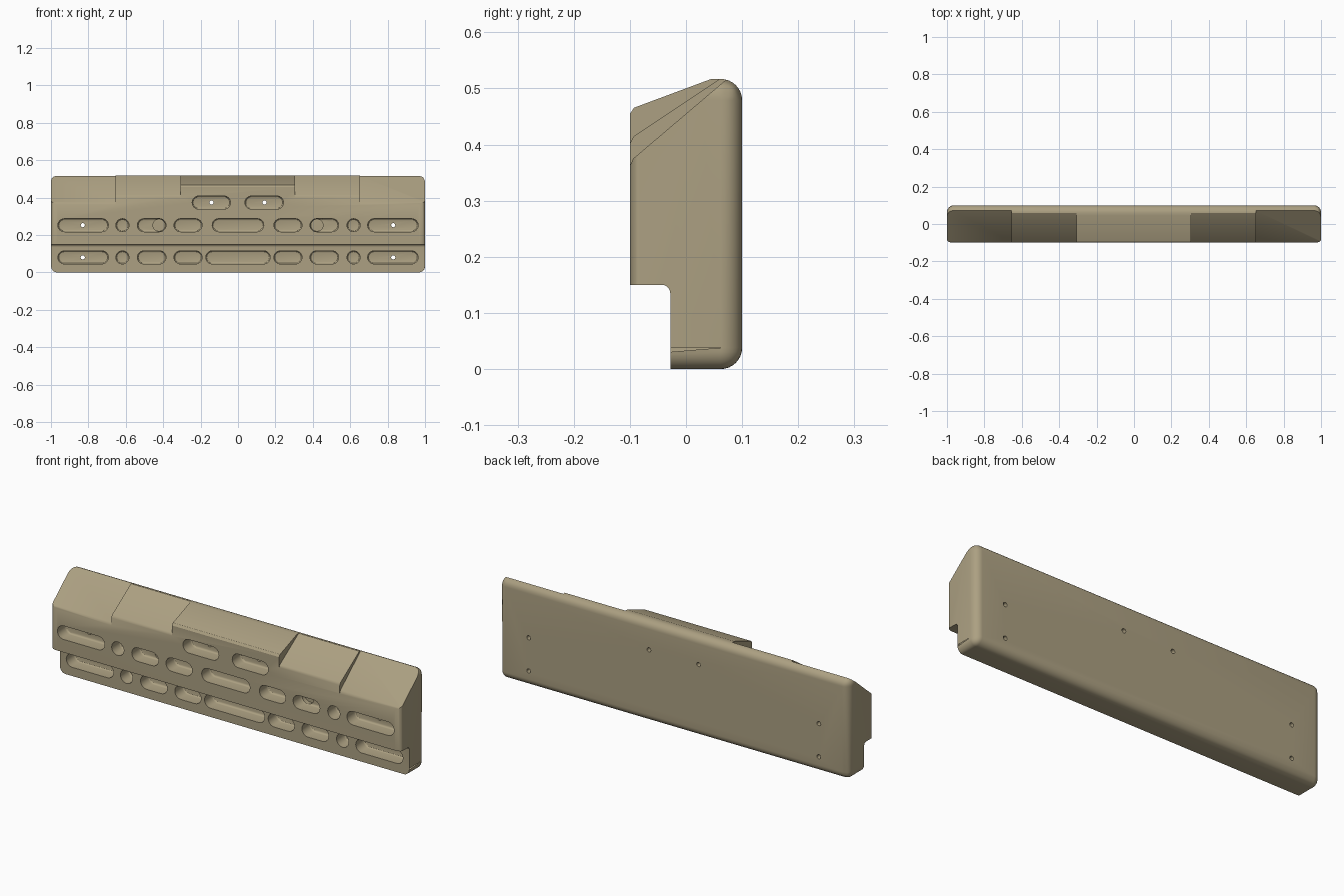
import bpy
import bmesh
from math import cos, sin, pi, radians
from mathutils import Vector

cube = bpy.data.objects.get("Cube")
if cube:
    bpy.data.objects.remove(cube, do_unlink=True)

LENGTH, DEPTH, HEIGHT = 2.0, 0.2, 0.517
FRONT, STEP_Y, STEP_Z = -0.1, -0.028, 0.15

# Material
tan = bpy.data.materials.new("tan plastic")
tan.use_nodes = True
tan.diffuse_color = (0.413, 0.352, 0.223, 1)
tan.node_tree.nodes["Principled BSDF"].inputs["Base Color"].default_value = tan.diffuse_color


def make_object(name, bm):
    bmesh.ops.recalc_face_normals(bm, faces=bm.faces)
    mesh = bpy.data.meshes.new(name)
    bm.to_mesh(mesh)
    bm.free()
    mesh.materials.append(tan)
    obj = bpy.data.objects.new(name, mesh)
    bpy.context.collection.objects.link(obj)
    return obj


def add_loft(bm, rings):
    """Join equal rings of points into a capped solid."""
    rows = [[bm.verts.new(p) for p in ring] for ring in rings]
    n = len(rows[0])
    for a, b in zip(rows, rows[1:]):
        for i in range(n):
            j = (i + 1) % n
            bm.faces.new((a[i], a[j], b[j], b[i]))
    bm.faces.new(rows[0])
    bm.faces.new(rows[-1])


def add_prism(bm, profile, x0, x1):
    add_loft(bm, [[(x, y, z) for y, z in profile] for x in (x0, x1)])


def add_slot(bm, x0, x1, z, r, y0, y1, fillet=0.0):
    """Round-ended pocket running back from y0 to y1."""
    def ring(y, rad):
        pts = []
        for cx, start in ((x1 - r, -pi / 2), (x0 + r, pi / 2)):
            for i in range(13):
                a = start + pi * i / 12
                pts.append((cx + rad * cos(a), y, z + rad * sin(a)))
        return pts
    rings = [ring(y0, r)]
    if fillet:
        rings += [ring(y1 - fillet * (1 - sin(a)), r - fillet * (1 - cos(a)))
                  for a in (0, pi / 6, pi / 3, pi / 2)]
    else:
        rings.append(ring(y1, r))
    add_loft(bm, rings)


def add_hole(bm, x, z, r, y0, y1):
    ring = [(r * cos(i * pi / 12), r * sin(i * pi / 12)) for i in range(24)]
    add_loft(bm, [[(x + a, y, z + b) for a, b in ring] for y in (y0, y1)])


def apply(obj, mod):
    bpy.context.view_layer.objects.active = obj
    bpy.ops.object.modifier_apply(modifier=mod.name)


def cut(obj, bm):
    cutter = make_object("cutter", bm)
    cutter.hide_render = True
    mod = obj.modifiers.new("cut", 'BOOLEAN')
    mod.operation = 'DIFFERENCE'
    mod.solver = 'EXACT'
    mod.object = cutter
    apply(obj, mod)
    bpy.data.objects.remove(cutter, do_unlink=True)


# Body block: wide rounding round the back and corners, small on the front ends
bm = bmesh.new()
bmesh.ops.create_cube(bm, size=1)
for v in bm.verts:
    v.co = (v.co.x * LENGTH, v.co.y * DEPTH, (v.co.z + 0.5) * HEIGHT)
weight = bm.edges.layers.float.new("bevel_weight_edge")
for e in bm.edges:
    a, b = (v.co for v in e.verts)
    if abs(a.y - b.y) > 0.1 or min(a.y, b.y) > 0:
        e[weight] = 1.0
    elif abs(a.z - b.z) > 0.1:
        e[weight] = 0.45
body = make_object("mounting_block", bm)
bevel = body.modifiers.new("rounding", 'BEVEL')
bevel.limit_method = 'WEIGHT'
bevel.width = 0.038
bevel.segments = 8
apply(body, bevel)

# Front lower step with a filleted inner corner
r = 0.015
arc = [(STEP_Y - r + r * cos(i * pi / 12), STEP_Z - r + r * sin(i * pi / 12)) for i in range(7)]
bm = bmesh.new()
add_prism(bm, [(-0.2, -0.1), (STEP_Y, -0.1)] + arc + [(-0.2, STEP_Z)], -1.1, 1.1)
cut(body, bm)


# Sloped top, steeper towards the ends
def slope_profile(z_front, y_top):
    corner = Vector((FRONT, z_front))
    along = (Vector((y_top, HEIGHT)) - corner).normalized()
    low = corner - Vector((0, 0.008))
    high = corner + along * 0.008
    outer = low + (low - high) * 4
    return [outer, high, high + along * 0.5, Vector((-0.3, 0.9)), Vector((-0.3, outer.y))]


for z_front, y_top, spans in (
        (0.463, 0.045, [(-1.1, 1.1)]),
        (0.41, 0.06, [(-1.1, -0.308), (0.305, 1.1)]),
        (0.37, 0.073, [(-1.1, -0.655), (0.652, 1.1)])):
    bm = bmesh.new()
    for x0, x1 in spans:
        add_prism(bm, slope_profile(z_front, y_top), x0, x1)
    cut(body, bm)

# Rows of round-ended pockets in the front
R = 0.035
LOW, MID, TOP = 0.08, 0.252, 0.373
bm = bmesh.new()
for z, y, half in ((LOW, STEP_Y, 0.172), (MID, FRONT, 0.138)):
    spans = [(-half, half)]
    for a, b in ((0.192, 0.342), (0.385, 0.538), (0.583, 0.653), (0.693, 0.963)):
        spans += [(a, b), (-b, -a)]
    for x0, x1 in spans:
        add_slot(bm, x0, x1, z, R, y - 0.03, y + 0.07, 0.01)
for x0, x1 in ((-0.245, -0.04), (0.037, 0.243)):
    add_slot(bm, x0, x1, TOP, R, FRONT - 0.03, FRONT + 0.07, 0.01)
cut(body, bm)

# Extra round pockets and screw holes through to the back
bm = bmesh.new()
for s in (-1, 1):
    add_hole(bm, s * 0.422, MID, 0.033, -0.15, -0.01)
    for x, z, y in ((0.83, LOW, 0.0), (0.83, MID, -0.06), (0.142, TOP, -0.06)):
        add_hole(bm, s * x, z, 0.011, y, 0.15)
cut(body, bm)

# Smooth rounded parts, crisp edges
bpy.ops.object.select_all(action='DESELECT')
body.select_set(True)
bpy.context.view_layer.objects.active = body
bpy.ops.object.shade_smooth_by_angle(angle=radians(30))
